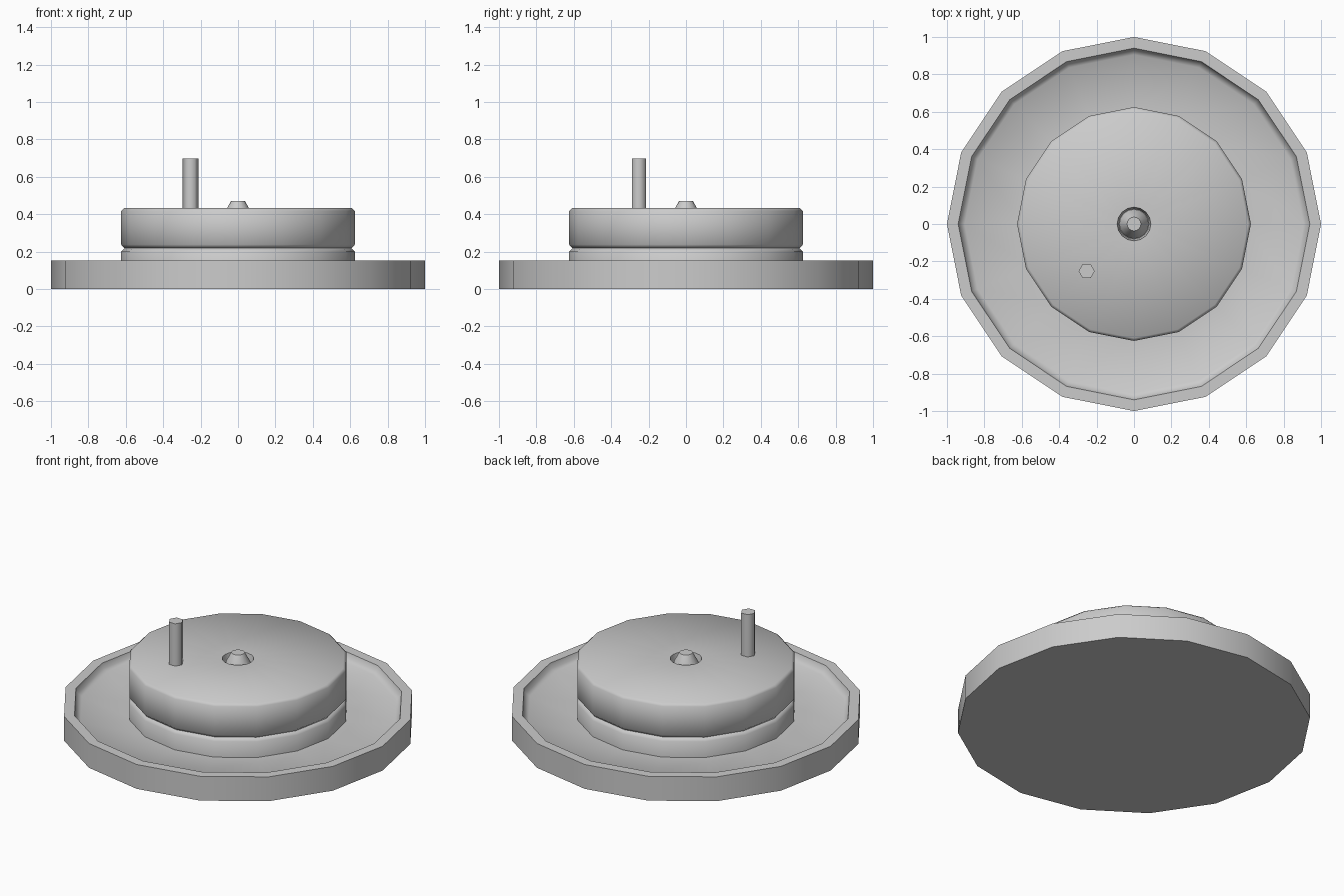
import bpy, bmesh, math

if "Cube" in bpy.data.objects:
    bpy.data.objects.remove(bpy.data.objects["Cube"])


def lathe(name, profile, sides=16, centre=(0, 0), smooth=50):
    """Revolve an (r, z) profile listed from bottom to top; r = 0 is a pole."""
    bm = bmesh.new()
    rings = []
    for r, z in profile:
        if r == 0:
            rings.append([bm.verts.new((centre[0], centre[1], z))])
        else:
            rings.append([bm.verts.new((centre[0] + r * math.cos(2 * math.pi * i / sides),
                                        centre[1] + r * math.sin(2 * math.pi * i / sides), z))
                          for i in range(sides)])
    for a, b in zip(rings, rings[1:]):
        for i in range(sides):
            j = (i + 1) % sides
            if len(a) == 1:
                bm.faces.new((a[0], b[j], b[i]))
            elif len(b) == 1:
                bm.faces.new((a[i], a[j], b[0]))
            else:
                bm.faces.new((a[i], a[j], b[j], b[i]))
    bmesh.ops.recalc_face_normals(bm, faces=bm.faces)
    mesh = bpy.data.meshes.new(name)
    bm.to_mesh(mesh)
    bm.free()
    ob = bpy.data.objects.new(name, mesh)
    bpy.context.collection.objects.link(ob)
    mesh.shade_smooth()
    mesh.set_sharp_from_angle(angle=math.radians(smooth))
    return ob


# Shallow dish with a raised rim and a rounded inner corner
lathe("base_dish", [(0, 0), (1, 0), (1, 0.152), (0.94, 0.152), (0.93, 0.122),
                    (0.905, 0.105), (0.6, 0.1), (0, 0.1)])

# Fixed lower stone
lathe("lower_stone", [(0, 0.08), (0.625, 0.08), (0.625, 0.2), (0.607, 0.219), (0, 0.219)])

# Upper stone with rounded edges and a feed hole in the middle
lathe("upper_stone", [(0, 0.219), (0.607, 0.219), (0.625, 0.238), (0.625, 0.418),
                      (0.61, 0.433), (0.09, 0.433), (0.08, 0.38), (0, 0.38)])

# Tapered spindle inside the feed hole
lathe("spindle", [(0, 0.375), (0.08, 0.375), (0.068, 0.415), (0.037, 0.471), (0, 0.471)])

# Hexagonal turning handle
lathe("handle", [(0, 0.42), (0.043, 0.42), (0.043, 0.697), (0, 0.697)],
      sides=6, centre=(-0.253, -0.252), smooth=65)
